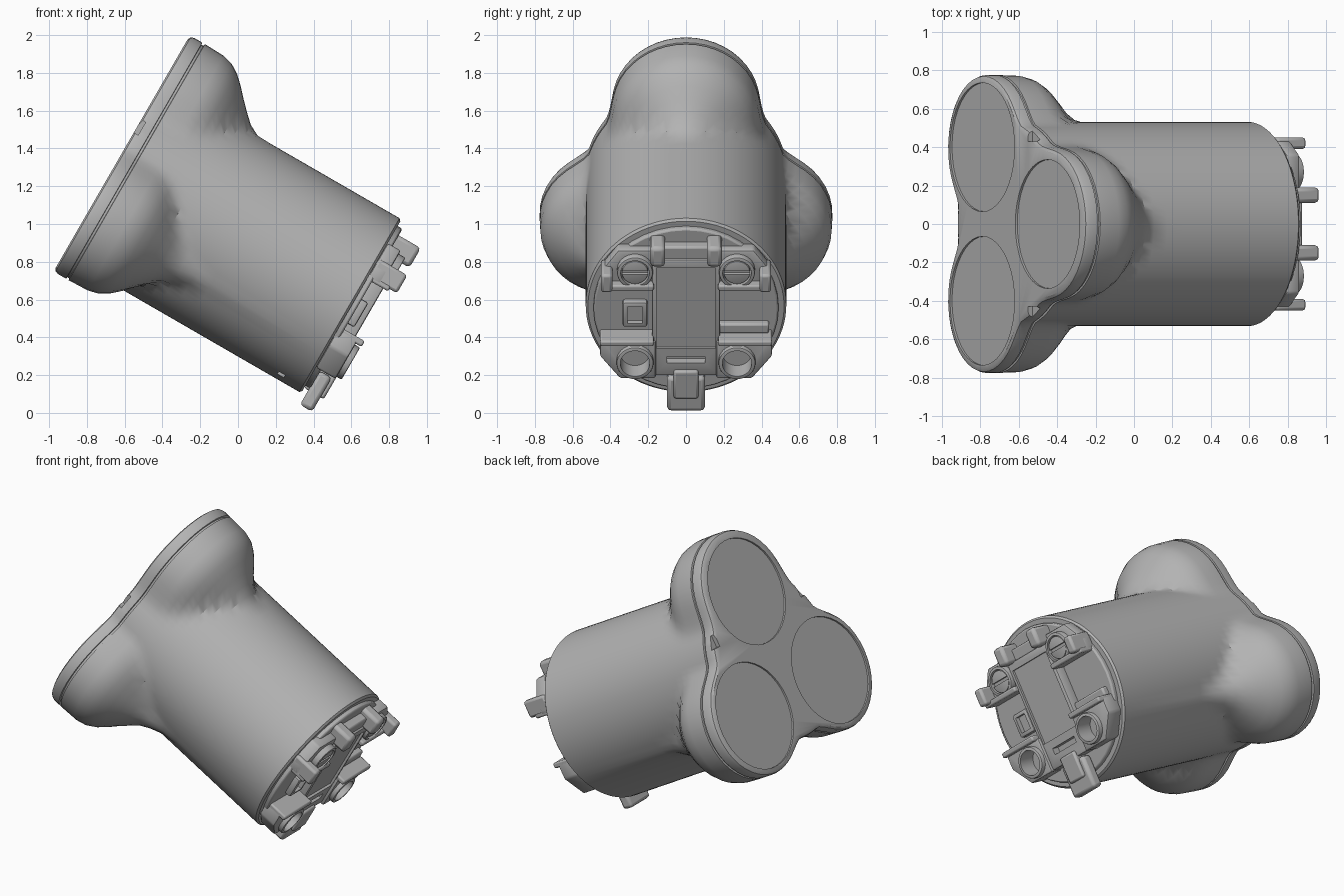
import bpy, bmesh, math
from mathutils import Matrix, Vector

cube = bpy.data.objects.get("Cube")
if cube:
    bpy.data.objects.remove(cube)

grey = bpy.data.materials.new("plain grey")
grey.use_nodes = True
colour = (0.45, 0.45, 0.45, 1)
grey.diffuse_color = colour
grey.node_tree.nodes["Principled BSDF"].inputs["Base Color"].default_value = colour

# Local frame: X = sideways, Y = up along the tilted end, Z = out of the base end
c30, s30 = math.cos(math.pi / 6), 0.5
FRAME = Matrix(((0, s30, c30, 0.60), (1, 0, 0, 0), (0, c30, -s30, 0.565), (0, 0, 0, 1)))


def finish(name, bm, bevel=0.0):
    bmesh.ops.recalc_face_normals(bm, faces=bm.faces)
    mesh = bpy.data.meshes.new(name)
    bm.to_mesh(mesh)
    bm.free()
    mesh.materials.append(grey)
    ob = bpy.data.objects.new(name, mesh)
    ob.matrix_world = FRAME
    bpy.context.collection.objects.link(ob)
    if bevel:
        mod = ob.modifiers.new("soft edges", 'BEVEL')
        mod.width, mod.segments, mod.limit_method = bevel, 2, 'ANGLE'
    return ob


def prism(name, pts, z0, z1, bevel=0.012):
    bm = bmesh.new()
    face = bm.faces.new([bm.verts.new((x, y, z0)) for x, y in pts])
    ext = bmesh.ops.extrude_face_region(bm, geom=[face])
    top = [g for g in ext["geom"] if isinstance(g, bmesh.types.BMVert)]
    bmesh.ops.translate(bm, verts=top, vec=(0, 0, z1 - z0))
    return finish(name, bm, bevel)


def box(name, x0, x1, y0, y1, z0, z1, bevel=0.012):
    x0, x1 = min(x0, x1), max(x0, x1)
    return prism(name, [(x0, y0), (x1, y0), (x1, y1), (x0, y1)], z0, z1, bevel)


def disc(name, x, y, r, z0, z1, bevel=0.0, n=32):
    pts = [(x + r * math.cos(math.tau * i / n), y + r * math.sin(math.tau * i / n)) for i in range(n)]
    return prism(name, pts, z0, z1, bevel)


def select(ob):
    bpy.ops.object.select_all(action='DESELECT')
    ob.select_set(True)
    bpy.context.view_layer.objects.active = ob


def cut(ob, cutters):
    # Cut each helper out of the part, then discard the helper
    for cutter in cutters:
        cutter.hide_render = True
        mod = ob.modifiers.new("cut", 'BOOLEAN')
        mod.operation, mod.solver, mod.object = 'DIFFERENCE', 'EXACT', cutter
        bpy.context.view_layer.update()
        select(ob)
        for m in list(ob.modifiers):
            bpy.ops.object.modifier_apply(modifier=m.name)
        bpy.data.objects.remove(cutter)


# Three lobes: angle from up, distance of centre from axis, full radius
LOBE_A = math.atan2(0.4, -0.255)
LOBES = [(0, 0.424, 0.39), (LOBE_A, 0.474, 0.375), (-LOBE_A, 0.474, 0.375)]
R = 0.531


def outline(phi, scale):
    r = R
    for a, c, rho in LOBES:
        d = math.atan2(math.sin(phi - a), math.cos(phi - a))
        q = (rho * scale) ** 2 - (c * math.sin(d)) ** 2
        if q <= 0 or math.cos(d) < 0:
            continue
        b = c * math.cos(d) + math.sqrt(q)
        k = 0.10 * max(0, min(1, (scale - 0.25) / 0.5))
        h = max(k - abs(r - b), 0) / k if k else 0
        r = max(r, b) + h * h * k / 4
    return r


# Body: tube that swells into the three-lobed head (distance from base, lobe scale, inset)
RINGS = [(0.0, 0, 0.012), (0.012, 0, 0), (0.70, 0, 0), (0.80, 0.2, 0), (0.88, 0.28, 0), (0.94, 0.36, 0),
         (0.99, 0.48, 0), (1.04, 0.61, 0), (1.09, 0.75, 0), (1.14, 0.87, 0), (1.19, 0.95, 0),
         (1.25, 0.99, 0), (1.365, 1, 0), (1.367, 1, 0.012), (1.379, 1, 0.012), (1.381, 1, 0),
         (1.43, 1, 0), (1.448, 1, 0.007), (1.457, 1, 0.025)]
N = 96
bm = bmesh.new()
loops = []
for s, scale, inset in RINGS:
    ring = []
    for i in range(N):
        phi = math.tau * i / N
        r = outline(phi, scale) - inset
        ring.append(bm.verts.new((r * math.sin(phi), r * math.cos(phi), -s)))
    loops.append(ring)
for a, b in zip(loops, loops[1:]):
    for i in range(N):
        j = (i + 1) % N
        bm.faces.new((a[i], a[j], b[j], b[i]))
bm.faces.new(loops[0])
bm.faces.new(loops[-1])
body = finish("lobed_body", bm)

# Shallow round wells in the head face, and small rim notches
cutters = [disc("well_cutter", c * math.sin(a), c * math.cos(a), 0.335, -1.6, -1.445, n=40)
           for a, c, rho in LOBES]
for sx in (-1, 1):
    cutters.append(box("notch_cutter", sx * 0.43, sx * 0.52, 0.22, 0.30, -1.6, -1.43, 0))
# Small drain hole on the underside of the tube
cutters.append(box("drain_cutter", -0.20, -0.16, -0.6, -0.46, -0.16, -0.12, 0))
cut(body, cutters)

# Base plate with centre panel
disc("base_plate", 0, 0, 0.49, -0.03, 0.03, 0.01, 40)
panel = box("centre_panel", -0.18, 0.18, -0.37, 0.34, 0.0, 0.10)
cut(panel, [box("panel_cutter", -0.155, 0.155, -0.20, 0.29, 0.085, 0.3, 0),
            box("slot_cutter", -0.10, 0.10, -0.29, -0.25, 0.05, 0.3, 0)])

# Locating key at the bottom edge
box("locating_key", -0.10, 0.10, -0.588, -0.38, 0.025, 0.10, 0.02)
box("key_rib", -0.065, 0.065, -0.50, -0.33, 0.0, 0.12)

# Top clip: two prongs and a bridge
box("clip_bridge", -0.13, 0.13, 0.32, 0.41, 0.0, 0.085)
for sx, side in ((1, "left"), (-1, "right")):
    box(side + "_clip_prong", sx * 0.11, sx * 0.19, 0.33, 0.45, 0.0, 0.165, 0.02)

    # Upper bracket with screw
    pts = [(0.17, 0.17), (0.45, 0.17), (0.45, 0.26), (0.36, 0.385), (0.17, 0.385)]
    bracket = prism(side + "_upper_bracket", [(sx * x, y) for x, y in pts], 0.0, 0.08)
    collar = disc(side + "_screw_collar", sx * 0.27, 0.27, 0.095, 0.02, 0.12, 0.008)
    for part in (bracket, collar):
        cut(part, [disc("screw_cutter", sx * 0.27, 0.27, 0.076, 0.04, 0.3)])
    screw = disc(side + "_screw", sx * 0.27, 0.27, 0.07, 0.03, 0.115, 0.006)
    cut(screw, [box("screw_slot_cutter", sx * 0.27 - 0.1, sx * 0.27 + 0.1, 0.26, 0.28, 0.095, 0.3, 0)])
    box(side + "_bracket_ledge", sx * 0.17, sx * 0.45, 0.165, 0.20, 0.0, 0.13, 0.01)
    box(side + "_bracket_tip", sx * 0.39, sx * 0.45, 0.18, 0.29, 0.0, 0.175, 0.015)

    # Lower bracket with round socket
    pts = [(0.16, -0.15), (0.455, -0.13), (0.455, -0.24), (0.35, -0.375), (0.16, -0.375)]
    lower = prism(side + "_lower_bracket", [(sx * x, y) for x, y in pts], 0.0, 0.12)
    rim = disc(side + "_socket_collar", sx * 0.27, -0.265, 0.098, 0.05, 0.15, 0.008)
    for part in (lower, rim):
        cut(part, [disc("socket_cutter", sx * 0.27, -0.265, 0.078, 0.035, 0.3)])
    box(side + "_lower_ledge", sx * 0.17, sx * 0.455, -0.16, -0.125, 0.0, 0.155, 0.01)

# Square socket on one side, ledge on the other
square = box("square_socket", -0.335, -0.205, -0.09, 0.06, 0.0, 0.07)
cut(square, [box("square_cutter", -0.31, -0.23, -0.065, 0.035, 0.04, 0.3, 0)])
box("side_step", 0.17, 0.44, -0.13, -0.07, 0.0, 0.07)

# Smooth shading with sharp edges kept
for ob in list(bpy.context.collection.objects):
    if ob.type == 'MESH' and grey.name in ob.data.materials:
        select(ob)
        bpy.ops.object.shade_smooth_by_angle(angle=math.radians(32))
